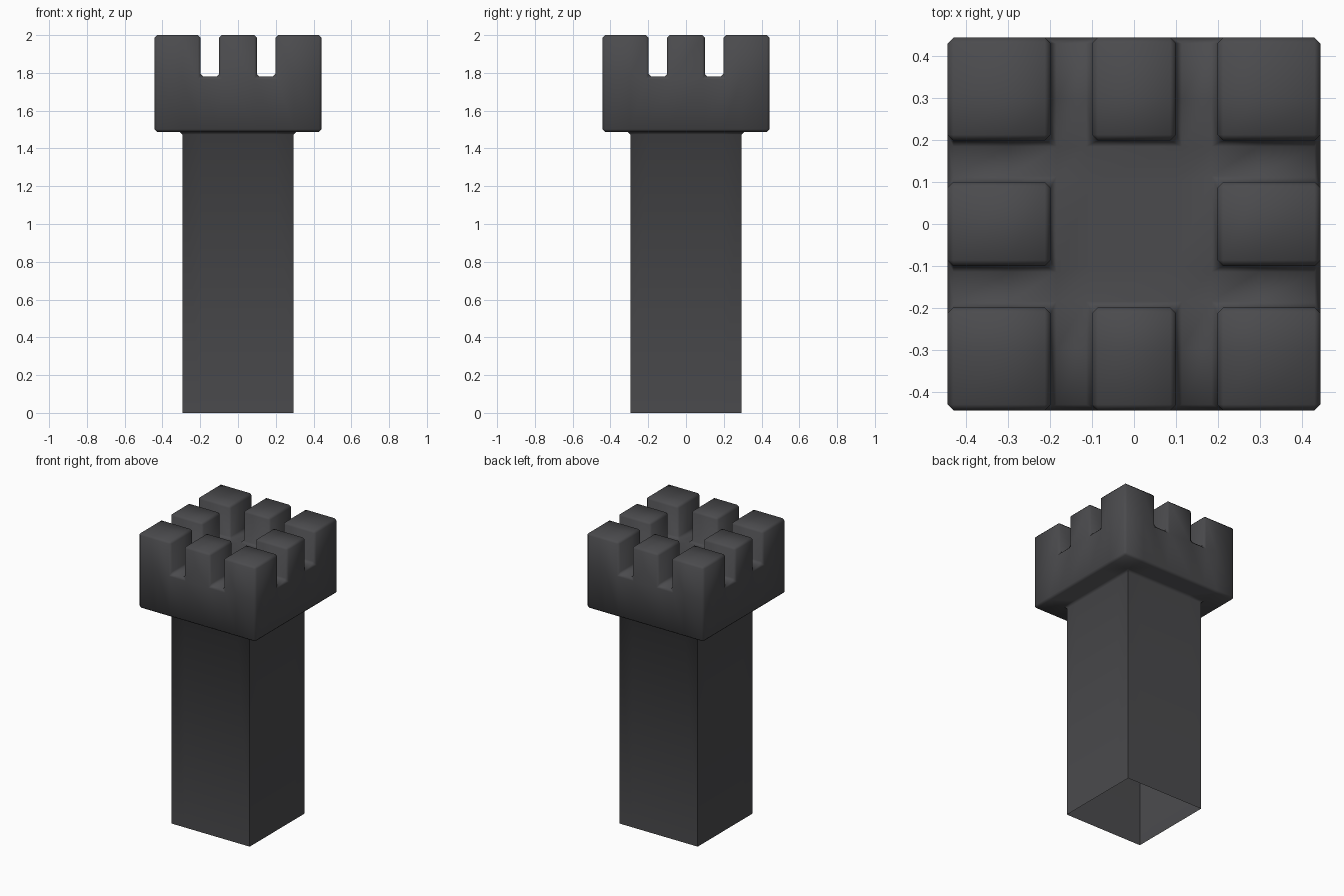
import bpy, bmesh, math
from mathutils import Vector

if "Cube" in bpy.data.objects:
    bpy.data.objects.remove(bpy.data.objects["Cube"])

# Cell grid lines: shaft half width 0.295, head half width 0.443, notches 0.1 to 0.2
XS = [-0.443, -0.295, -0.198, -0.1, 0.1, 0.198, 0.295, 0.443]
ZS = [0.0, 1.488, 1.78, 2.0]
N = len(XS) - 1


def filled(c):
    """True where a grid cell belongs to the solid."""
    i, j, k = c
    if not (0 <= i < N and 0 <= j < N and 0 <= k < 3):
        return False
    x, y = (abs(XS[n] + XS[n + 1]) / 2 for n in (i, j))
    if k == 0:                                   # shaft
        return max(x, y) < 0.295
    if k == 1:                                   # head block
        return True
    notch = any(0.1 < v < 0.198 for v in (x, y))  # battlements
    return max(x, y) > 0.198 and not notch


bm = bmesh.new()
# Skin the filled cells, leaving the foot of the shaft open
for i in range(N):
    for j in range(N):
        for k in range(3):
            if not filled((i, j, k)):
                continue
            for axis in range(3):
                for side in (0, 1):
                    nb = [i, j, k]
                    nb[axis] += 1 if side else -1
                    if filled(nb) or nb[2] < 0:
                        continue
                    a, b = (axis + 1) % 3, (axis + 2) % 3
                    quad = []
                    for da, db in ((0, 0), (1, 0), (1, 1), (0, 1)):
                        p = [i, j, k]
                        p[axis] += side
                        p[a] += da
                        p[b] += db
                        quad.append(bm.verts.new((XS[p[0]], XS[p[1]], ZS[p[2]])))
                    bm.faces.new(quad if side else quad[::-1])
bmesh.ops.remove_doubles(bm, verts=bm.verts[:], dist=0.0005)

# Chamfer every hard edge of the head and its joint with the shaft
hard = [e for e in bm.edges
        if len(e.link_faces) == 2 and e.calc_face_angle() > 0.5
        and min(v.co.z for v in e.verts) > 1.4]
bmesh.ops.bevel(bm, geom=hard, offset=0.014, offset_type='OFFSET', segments=1,
                profile=0.5, affect='EDGES', clamp_overlap=True)

mesh = bpy.data.meshes.new("castle_tower")
bm.to_mesh(mesh)
bm.free()
tower = bpy.data.objects.new("castle_tower", mesh)
bpy.context.collection.objects.link(tower)

# Dark stone colour
stone = bpy.data.materials.new("dark_grey_stone")
stone.diffuse_color = (0.07, 0.07, 0.075, 1.0)
stone.use_nodes = True
stone.node_tree.nodes["Principled BSDF"].inputs["Base Color"].default_value = stone.diffuse_color
mesh.materials.append(stone)

bpy.context.view_layer.objects.active = tower
tower.select_set(True)
bpy.ops.object.shade_smooth_by_angle(angle=math.radians(60))
